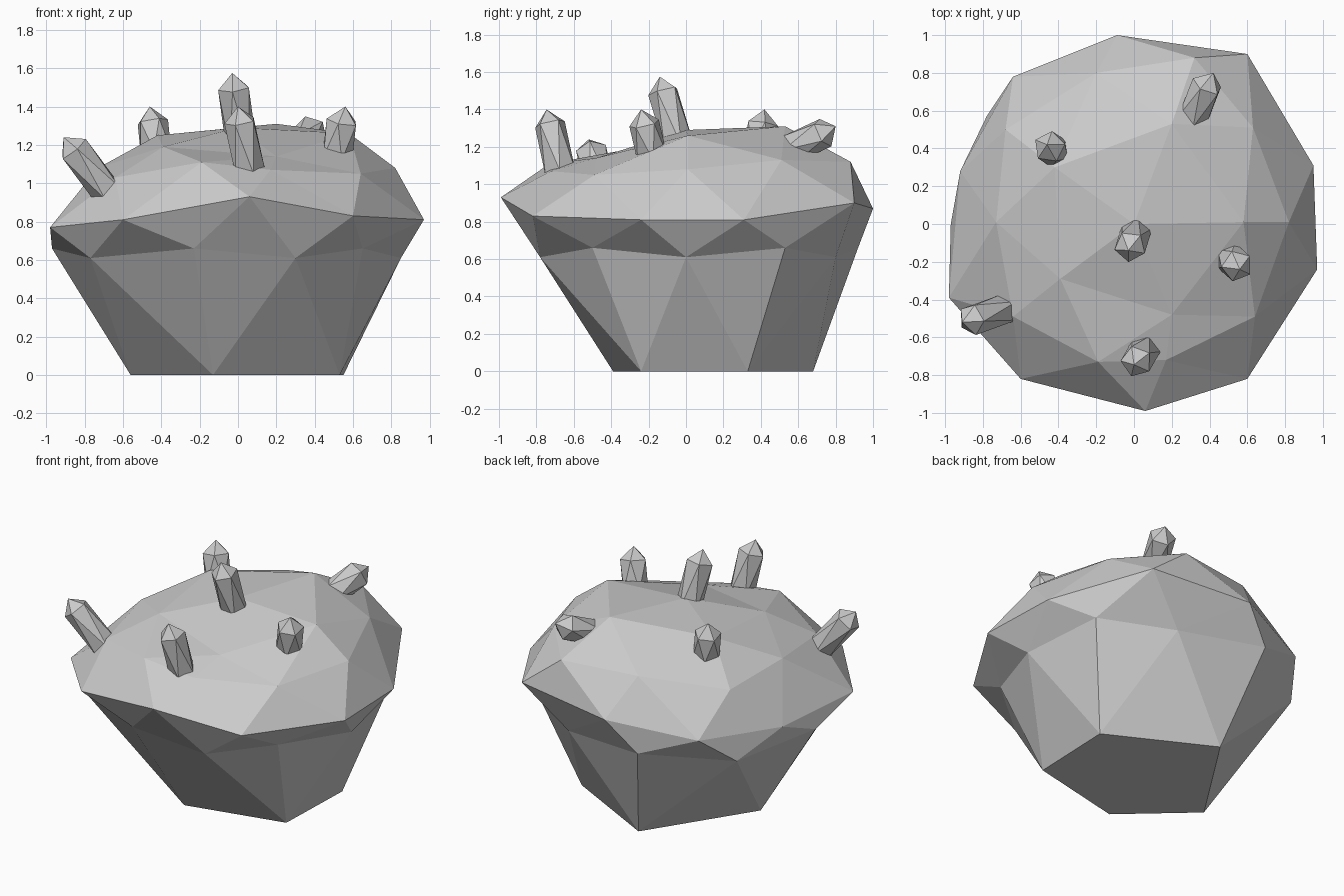
import bpy
import bmesh
import math
from mathutils import Vector

default_cube = bpy.data.objects.get("Cube")
if default_cube:
    bpy.data.objects.remove(default_cube, do_unlink=True)

# One plain stone colour for everything
stone = bpy.data.materials.new("stone_grey")
stone.use_nodes = True
stone.diffuse_color = (0.6, 0.6, 0.6, 1)
shader = next(n for n in stone.node_tree.nodes if n.type == "BSDF_PRINCIPLED")
shader.inputs["Base Color"].default_value = stone.diffuse_color
shader.inputs["Roughness"].default_value = 0.9


def finish(name, bm):
    """Turn a bmesh into a flat shaded stone object."""
    bmesh.ops.recalc_face_normals(bm, faces=bm.faces)
    mesh = bpy.data.meshes.new(name)
    bm.to_mesh(mesh)
    bm.free()
    mesh.materials.append(stone)
    obj = bpy.data.objects.new(name, mesh)
    bpy.context.collection.objects.link(obj)
    return obj


def ring_order(vert):
    """Sort key: ring by ring upwards, anticlockwise from +x in each ring."""
    angle = round(math.degrees(math.atan2(vert.co.y, vert.co.x))) % 360
    return round(vert.co.z, 1), angle


def flat_ring(z, *points):
    return [(x, y, z) for x, y in points]


# Boulder: a faceted ball whose rings are pulled into shape
base_ring = flat_ring(0, (.55, .33), (-.12, .68), (-.56, 0), (-.13, -.39), (.53, -.24))
low_ring = flat_ring(.61, (.85, 0), (.32, .8), (-.78, .57), (-.77, -.5), (.3, -.78))
flank_ring = flat_ring(.66, (.75, .53), (-.28, .92), (-.97, 0), (-.23, -.8), (.65, -.5))
rim = [
    (.95, .31, .81), (.6, .9, .9), (-.09, 1, .87), (-.64, .78, .79), (-.92, .28, .77),
    (-.98, -.39, .77), (-.6, -.82, .81), (.06, -.99, .93), (.6, -.82, .83), (.97, -.24, .81),
]
shoulder = [
    (.82, .01, 1.08), (.32, .88, 1.12), (-.68, .5, 1.04), (-.64, -.49, 1.03), (.17, -.72, 1.07),
]
upper_shoulder = [
    (.63, .51, 1.13), (-.2, .8, 1.12), (-.73, .01, 1.08), (-.19, -.73, 1.11), (.64, -.49, 1.05),
]
crown = [
    (.58, .01, 1.26), (.2, .53, 1.31), (-.42, .3, 1.25), (-.39, -.29, 1.19), (.2, -.48, 1.14),
]
shape = ([(0, .08, 0)] + base_ring + low_ring + flank_ring + rim
         + shoulder + upper_shoulder + crown + [(0, 0, 1.29)])

bm = bmesh.new()
bmesh.ops.create_icosphere(bm, subdivisions=2, radius=1)
for vert, place in zip(sorted(bm.verts, key=ring_order), shape):
    vert.co = place
finish("boulder", bm)


def crystal(name, root, tip, radius=.085, cap=.08):
    """Five sided twisted shard from its root to its tip."""
    root, tip = Vector(root), Vector(tip)
    axis = tip - root
    length = axis.length
    turn = axis.to_track_quat("Z", "Y")
    bm = bmesh.new()
    bmesh.ops.create_icosphere(bm, subdivisions=1, radius=1)
    for vert in bm.verts:
        x, y, z = vert.co
        if abs(z) > .9:
            height = length if z > 0 else -cap
        else:
            height = length - cap if z > 0 else -cap / 2
        vert.co = root + turn @ Vector((x * radius / .894, y * radius / .894, height))
    finish(name, bm)


# Crystals growing out of the top
crystal("centre_crystal", (.01, -.05, 1.23), (-.03, -.14, 1.575))
crystal("front_crystal", (.05, -.68, 1.1), (0, -.745, 1.4))
crystal("left_crystal", (.52, -.19, 1.18), (.56, -.24, 1.4))
crystal("back_left_crystal", (.32, .59, 1.2), (.42, .8, 1.31))
crystal("back_right_crystal", (-.43, .39, 1.2), (-.46, .42, 1.4))
crystal("right_crystal", (-.7, -.46, .98), (-.91, -.52, 1.24))
